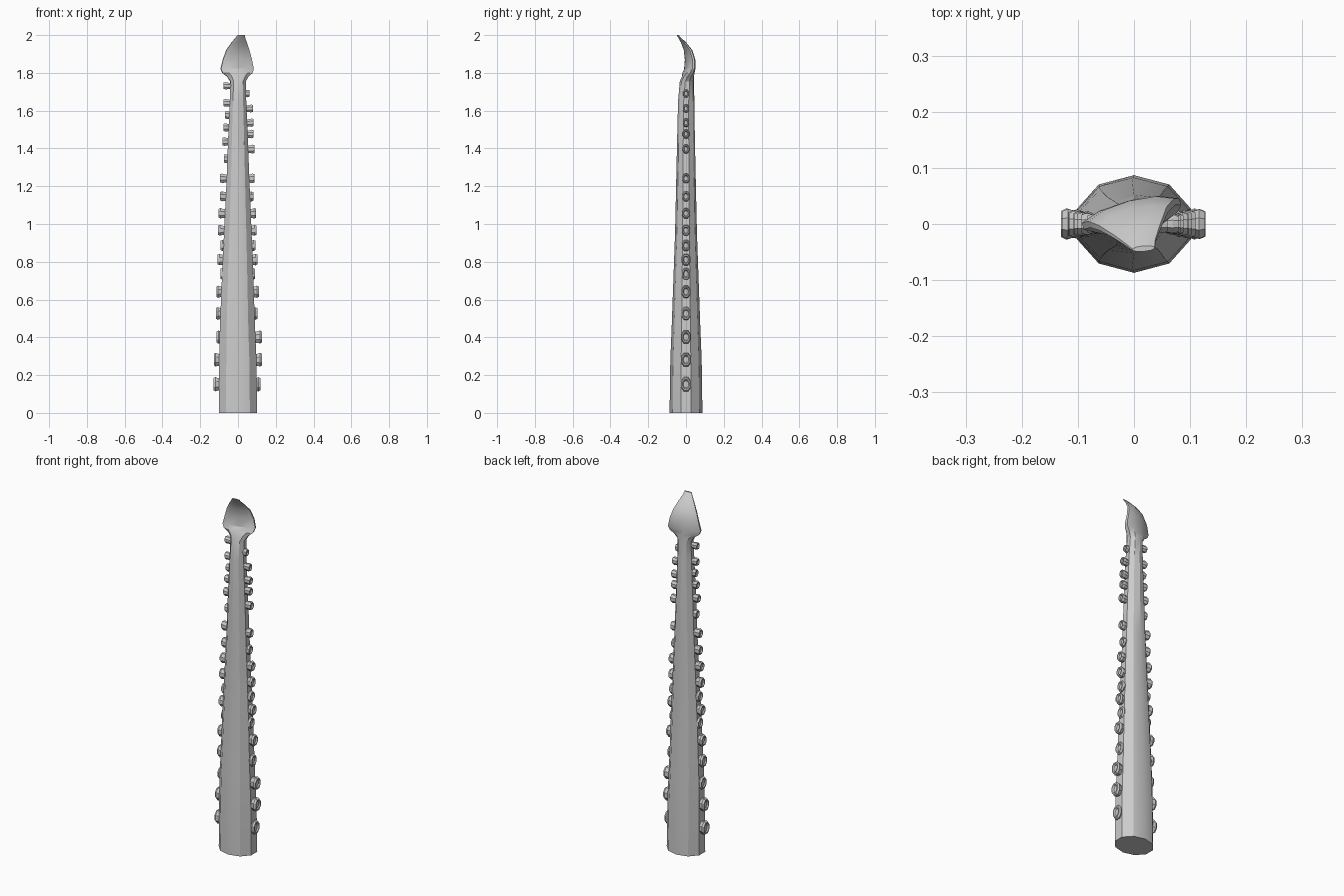
import bpy, bmesh, math
from mathutils import Vector


def finish(bm, name, angle=30):
    bmesh.ops.recalc_face_normals(bm, faces=bm.faces)
    me = bpy.data.meshes.new(name)
    bm.to_mesh(me)
    bm.free()
    ob = bpy.data.objects.new(name, me)
    bpy.context.collection.objects.link(ob)
    bpy.ops.object.select_all(action='DESELECT')
    ob.select_set(True)
    bpy.context.view_layer.objects.active = ob
    bpy.ops.object.shade_smooth_by_angle(angle=math.radians(angle))
    return ob


def loft(bm, rings):
    loops = [[bm.verts.new(p) for p in r] for r in rings]
    n = len(loops[0])
    for a, b in zip(loops, loops[1:]):
        for i in range(n):
            j = (i + 1) % n
            bm.faces.new((a[i], a[j], b[j], b[i]))
    bm.faces.new(loops[0][::-1])
    bm.faces.new(loops[-1])


# Stalk and spade tip: z, centre x, centre y, half width, half depth, twist
sections = [
    (0.00, 0.000, 0.000, 0.107, 0.087, 0),
    (0.28, -0.001, 0.000, 0.104, 0.083, 0),
    (0.45, -0.003, 0.000, 0.098, 0.076, 0),
    (0.70, -0.002, 0.000, 0.088, 0.067, 0),
    (0.95, -0.001, 0.000, 0.077, 0.058, 0),
    (1.22, 0.000, 0.000, 0.064, 0.052, 0),
    (1.45, 0.000, 0.000, 0.055, 0.047, 0),
    (1.65, 0.000, 0.001, 0.046, 0.043, 0),
    (1.755, 0.000, 0.005, 0.043, 0.038, 4),
    (1.780, -0.001, 0.010, 0.059, 0.032, 8),
    (1.800, -0.003, 0.013, 0.085, 0.028, 12),
    (1.822, -0.004, 0.016, 0.094, 0.026, 14),
    (1.870, -0.003, 0.018, 0.083, 0.024, 15),
    (1.920, -0.001, 0.008, 0.066, 0.020, 15),
    (1.960, 0.006, -0.015, 0.044, 0.014, 12),
    (1.985, 0.012, -0.034, 0.028, 0.009, 8),
    (2.000, 0.017, -0.044, 0.021, 0.005, 5),
]
rings = []
for z, cx, cy, rx, ry, tw in sections:
    t = math.radians(tw)
    ring = []
    for i in range(10):
        a = math.radians(18 + 36 * i)
        x, y = rx * math.cos(a), ry * math.sin(a)
        # front of the spade is slightly hollow
        if 1.81 < z < 1.99 and y < 0:
            y *= 0.55
        ring.append((cx + x * math.cos(t) - y * math.sin(t),
                     cy + x * math.sin(t) + y * math.cos(t), z))
    rings.append(ring)
bm = bmesh.new()
loft(bm, rings)
finish(bm, "tentacle_stalk")


def stalk_width(z):
    for a, b in zip(sections, sections[1:]):
        if a[0] <= z <= b[0]:
            return a[3] + (b[3] - a[3]) * (z - a[0]) / (b[0] - a[0])


# Suckers: short flared stubs with dished ends, one row on each side
def suckers(name, side, spots):
    bm = bmesh.new()
    for z, reach in spots:
        k = 1 - z / 1.75
        ry, rz = 0.016 + 0.014 * k, 0.020 + 0.021 * k
        base = stalk_width(z) * 0.8
        prof = [(base, 0.85), (reach - 0.018, 0.95), (reach - 0.010, 1.05),
                (reach, 0.88), (reach, 0.68), (reach - 0.007, 0.5)]
        loft(bm, [[(side * x, s * ry * math.cos(math.tau * (i + .5) / 8),
                    z + s * rz * math.sin(math.tau * (i + .5) / 8) + 0.05 * (x - base))
                   for i in range(8)] for x, s in prof])
    finish(bm, name)


suckers("right_suckers", 1, [
    (0.15, 0.118), (0.28, 0.127), (0.40, 0.126), (0.525, 0.102), (0.64, 0.110),
    (0.735, 0.090), (0.81, 0.103), (0.885, 0.092), (0.965, 0.098), (1.055, 0.096),
    (1.145, 0.081), (1.24, 0.087), (1.395, 0.088), (1.475, 0.083), (1.535, 0.083),
    (1.61, 0.079), (1.69, 0.060)])
suckers("left_suckers", -1, [
    (0.15, 0.130), (0.28, 0.128), (0.40, 0.113), (0.525, 0.117), (0.64, 0.115),
    (0.735, 0.093), (0.81, 0.108), (0.885, 0.092), (0.965, 0.106), (1.055, 0.102),
    (1.145, 0.094), (1.24, 0.094), (1.345, 0.075), (1.435, 0.083), (1.51, 0.076),
    (1.575, 0.068), (1.64, 0.076), (1.73, 0.076)])
